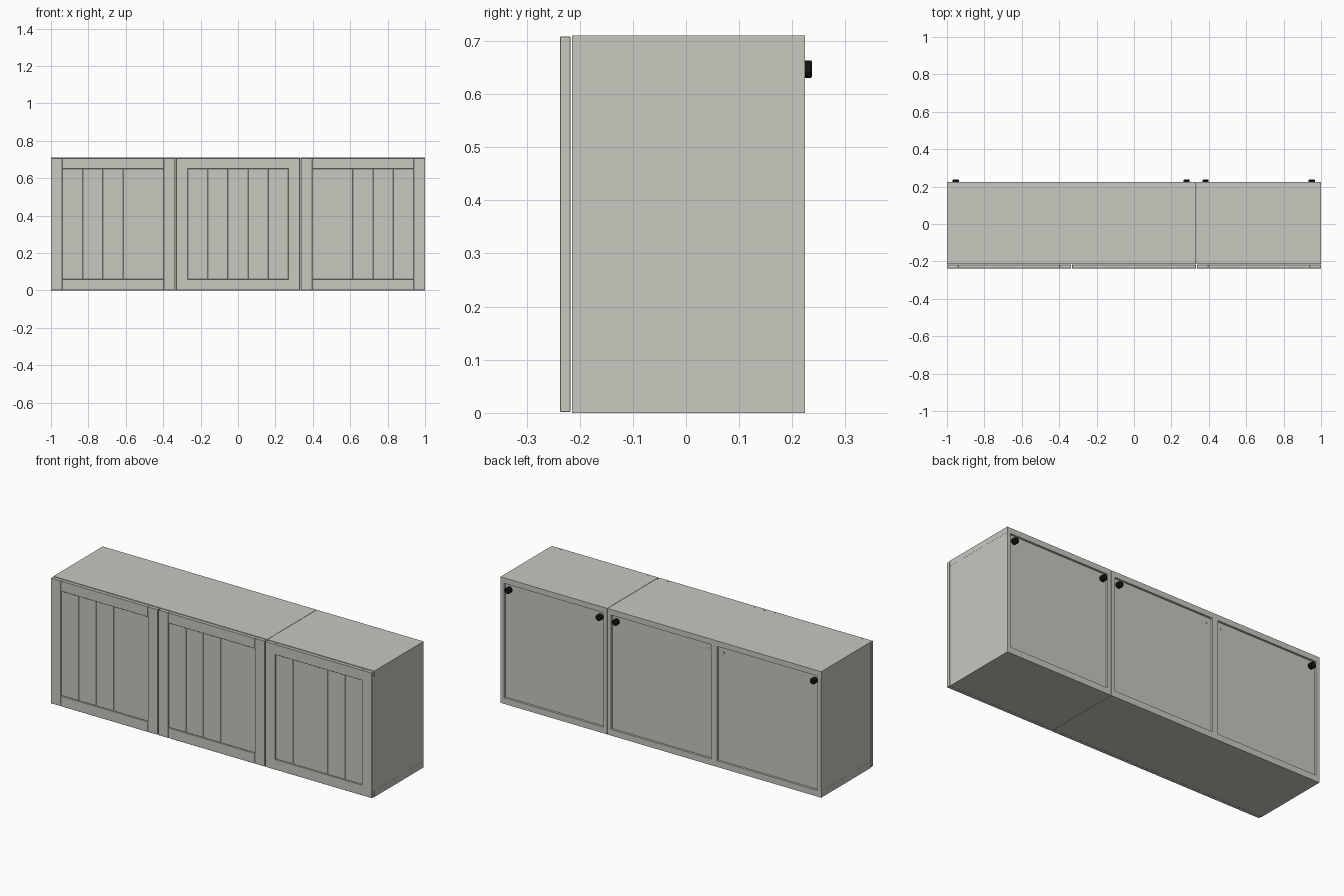
import bpy
from math import radians

default = bpy.data.objects.get("Cube")
if default:
    bpy.data.objects.remove(default, do_unlink=True)


def material(name, colour):
    m = bpy.data.materials.new(name)
    m.use_nodes = True
    m.diffuse_color = colour
    m.node_tree.nodes["Principled BSDF"].inputs["Base Color"].default_value = colour
    return m


GREY = material("warm_grey_paint", (0.58, 0.58, 0.53, 1))
BLACK = material("black_plastic", (0.006, 0.006, 0.006, 1))


def bevel(obj, width, segments=1):
    mod = obj.modifiers.new("Bevel", "BEVEL")
    mod.width = width
    mod.segments = segments


def box(name, x, y, z, edge=0):
    """Box given by its (min, max) range on each axis."""
    spans = (x, y, z)
    bpy.ops.mesh.primitive_cube_add(size=1, location=[(a + b) / 2 for a, b in spans])
    obj = bpy.context.object
    obj.name = name
    obj.scale = [b - a for a, b in spans]
    bpy.ops.object.transform_apply(location=False, rotation=False, scale=True)
    obj.data.materials.append(GREY)
    if edge:
        bevel(obj, edge)
    return obj


def disc(name, x, z, y, radius, mat, edge=0):
    """Round part facing the back, spanning the range y."""
    bpy.ops.mesh.primitive_cylinder_add(vertices=24, radius=radius, depth=y[1] - y[0],
                                        location=(x, sum(y) / 2, z),
                                        rotation=(radians(90), 0, 0))
    obj = bpy.context.object
    obj.name = name
    obj.data.materials.append(mat)
    if edge:
        bevel(obj, edge, 3)
    bpy.ops.object.shade_smooth_by_angle(angle=radians(40))


H = 0.71                 # cabinet height
FRONT, BACK = -0.215, 0.224
SIDE = 0.022             # side board thickness
LOW, HIGH = 0.035, 0.679  # side boards sit between these heights
SEAM = 1 / 3


# Carcass: a double cabinet and a single cabinet side by side
def carcass(name, x0, x1):
    depth = (FRONT, BACK)
    box(name + "_bottom", (x0, x1), depth, (0, LOW))
    box(name + "_top", (x0, x1), depth, (HIGH, H))
    inset = 0.0005
    box(name + "_right_side", (x0 + inset, x0 + SIDE), depth, (LOW, HIGH))
    box(name + "_left_side", (x1 - SIDE, x1 - inset), depth, (LOW, HIGH))
    box(name + "_back_panel", (x0 + SIDE, x1 - SIDE), (BACK - 0.02, BACK - 0.012), (LOW, HIGH))


carcass("double_cabinet", -1, SEAM - 0.001)
carcass("single_cabinet", SEAM + 0.001, 1)
box("double_cabinet_divider", (-SEAM - 0.018, -SEAM + 0.018), (FRONT, BACK), (LOW, HIGH))


# Doors: two stiles, two rails and a recessed field of five planks
def door(name, x0, x1):
    y = (-0.237, -0.2175)
    z0, z1, frame = 0.002, 0.708, 0.061
    a, b = x0 + frame, x1 - frame
    box(name + "_right_stile", (x0, a), y, (z0, z1), 0.001)
    box(name + "_left_stile", (b, x1), y, (z0, z1), 0.001)
    box(name + "_bottom_rail", (a, b), y, (z0, z0 + frame - 0.003), 0.001)
    box(name + "_top_rail", (a, b), y, (z1 - frame + 0.003, z1), 0.001)
    field = (z0 + frame - 0.003, z1 - frame + 0.003)
    box(name + "_backing", (a, b), (-0.222, y[1]), field)
    step = (b - a) / 5
    for i in range(5):
        box(f"{name}_plank_{i + 1}", (a + i * step, a + (i + 1) * step),
            (-0.231, -0.222), field, 0.0012)


GAP = 0.0025
for label, left_edge in (("right_door", -1), ("middle_door", -SEAM), ("left_door", SEAM)):
    start = left_edge if left_edge == -1 else left_edge + GAP
    end = left_edge + 2 * SEAM
    door(label, start, end if end > 0.9 else end - GAP)

# Hanging fittings on the back: black caps, and bare screws by the divider
for i, x in enumerate((-0.953, 0.281, 0.383, 0.95)):
    disc(f"hanger_cap_{i + 1}", x, 0.647, (BACK - 0.014, 0.237), 0.0165, BLACK, 0.003)
for i, x in enumerate((-0.29, -0.383)):
    disc(f"hanger_screw_{i + 1}", x, 0.647, (BACK - 0.014, BACK - 0.009), 0.006, GREY)
